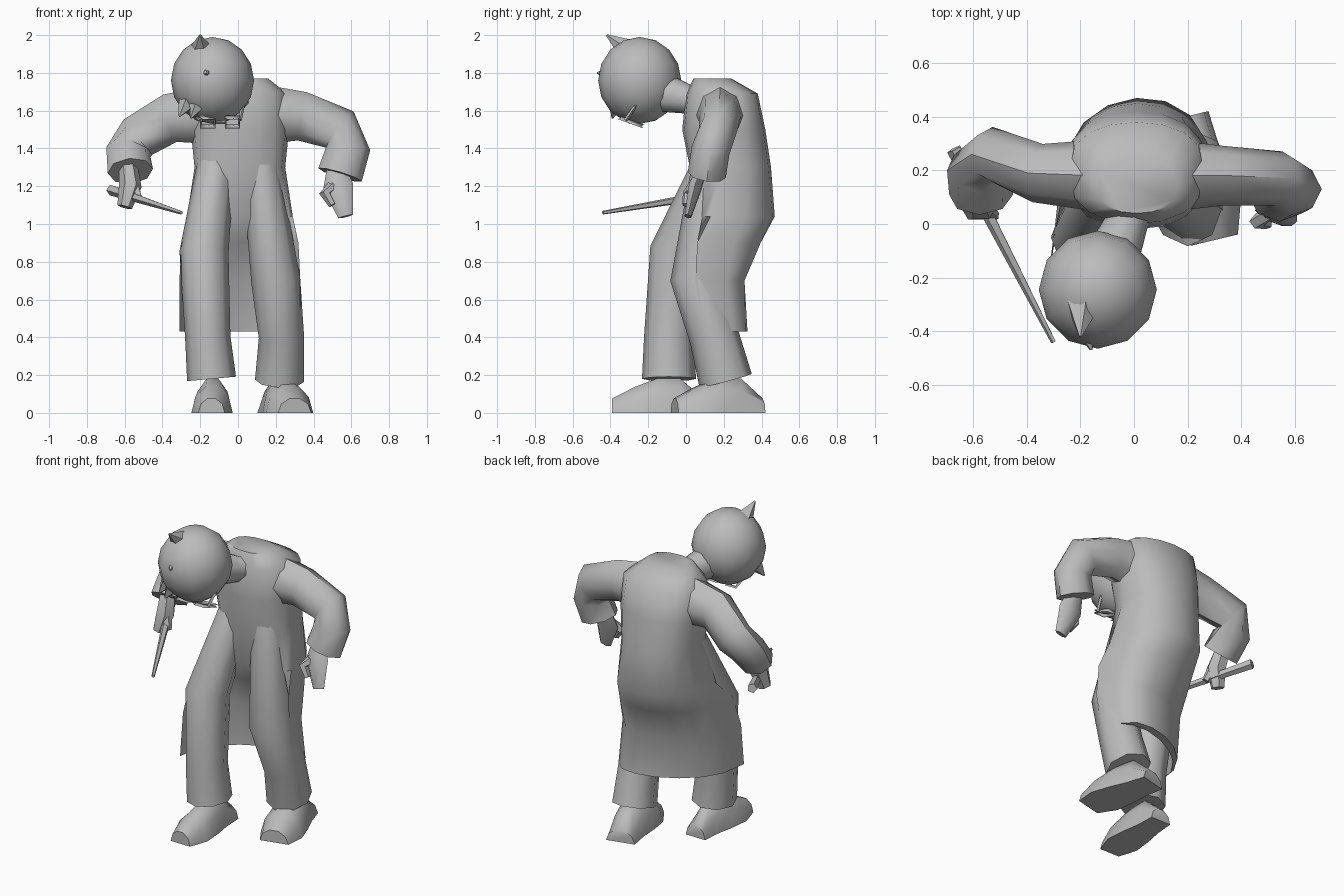
import bpy, bmesh
from math import sin, cos, pi, radians
from mathutils import Vector, Matrix

if "Cube" in bpy.data.objects:
    bpy.data.objects.remove(bpy.data.objects["Cube"], do_unlink=True)

shade = (0.5, 0.5, 0.5, 1)
grey = bpy.data.materials.new("plain grey")
grey.use_nodes = True
grey.diffuse_color = shade
grey.node_tree.nodes["Principled BSDF"].inputs["Base Color"].default_value = shade


def finish(name, bm, angle):
    """Turn a bmesh into a grey object, smooth except at sharp edges."""
    bmesh.ops.recalc_face_normals(bm, faces=bm.faces)
    mesh = bpy.data.meshes.new(name)
    bm.to_mesh(mesh)
    bm.free()
    mesh.materials.append(grey)
    part = bpy.data.objects.new(name, mesh)
    bpy.context.collection.objects.link(part)
    bpy.ops.object.select_all(action='DESELECT')
    part.select_set(True)
    bpy.context.view_layer.objects.active = part
    bpy.ops.object.shade_smooth_by_angle(angle=radians(angle))
    return part


def loft(name, rings, angle=50):
    """Skin a stack of equal-sized point rings and cap both ends."""
    bm = bmesh.new()
    rows = [[bm.verts.new(point) for point in ring] for ring in rings]
    count = len(rows[0])
    for low, high in zip(rows, rows[1:]):
        for i in range(count):
            j = (i + 1) % count
            bm.faces.new((low[i], low[j], high[j], high[i]))
    bm.faces.new(rows[0])
    bm.faces.new(rows[-1])
    finish(name, bm, angle)


def tube(name, path, radii, depth=1.0, sides=8):
    """Loft ellipses along a path; depth is the y radius relative to the other."""
    points = [Vector(point) for point in path]
    last = len(points) - 1
    rings = []
    for i, (point, radius) in enumerate(zip(points, radii)):
        along = (points[min(i + 1, last)] - points[max(i - 1, 0)]).normalized()
        across = Vector((0, 1, 0)).cross(along).normalized()
        outward = along.cross(across) * depth
        turns = [2 * pi * k / sides for k in range(sides)]
        rings.append([point + radius * (across * cos(turn) + outward * sin(turn))
                      for turn in turns])
    loft(name, rings)


# Long coat: a back arc joined to a front arc that is a chest above
# and folds inward behind the legs below
def coat_ring(height, width, left_seam, right_seam, back, front):
    def arc(bulge, steps):
        points = []
        for step in steps:
            turn = pi * step / 8
            seam = left_seam + (right_seam - left_seam) * (1 - cos(turn)) / 2
            swell = max(sin(turn), 0) ** 0.7
            points.append((0.01 + width * cos(turn), seam + bulge * swell, height))
        return points
    return arc(back, range(9)) + arc(front, range(7, 0, -1))


loft("coat", [
    coat_ring(height=0.43, width=0.32, left_seam=0.1, right_seam=-0.15, back=0.32, front=0.27),
    coat_ring(height=0.7, width=0.32, left_seam=0.05, right_seam=-0.12, back=0.33, front=0.26),
    coat_ring(height=0.9, width=0.31, left_seam=0.06, right_seam=-0.05, back=0.39, front=0.12),
    coat_ring(height=1.04, width=0.28, left_seam=0.13, right_seam=0.09, back=0.36, front=-0.08),
    coat_ring(height=1.3, width=0.24, left_seam=0.2, right_seam=0.2, back=0.25, front=-0.18),
    coat_ring(height=1.5, width=0.26, left_seam=0.2, right_seam=0.2, back=0.22, front=-0.22),
    coat_ring(height=1.69, width=0.25, left_seam=0.2, right_seam=0.2, back=0.18, front=-0.2),
    coat_ring(height=1.77, width=0.15, left_seam=0.14, right_seam=0.14, back=0.1, front=-0.1),
], angle=60)

# Trouser legs, the right one stepping forward
leg_radii = [0.1, 0.13, 0.12, 0.13]
tube("right_leg", [(-0.12, 0.14, 1.3), (-0.18, -0.05, 0.85),
                   (-0.16, -0.09, 0.4), (-0.14, -0.09, 0.18)], leg_radii, depth=1.1)
tube("left_leg", [(0.12, 0.14, 1.3), (0.2, 0.06, 0.7),
                  (0.23, 0.15, 0.4), (0.22, 0.21, 0.17)], leg_radii, depth=1.1)


# Shoes: domed sections running from heel to toe over a flat sole
def shoe(name, heel, toe, girth):
    heel, toe = Vector(heel), Vector(toe)
    up = Vector((0, 0, 1))
    side = (toe - heel).cross(up).normalized()
    rings = []
    for step in range(5):
        t = step / 4
        width = girth + 0.04 * sin(pi * t * t)
        height = 0.08 + 0.12 * sin(pi * t ** 0.7)
        turns = [pi * k / 5 for k in range(6)]
        rings.append([heel.lerp(toe, t) + side * width * cos(turn) + up * height * sin(turn)
                      for turn in turns])
    loft(name, rings)


shoe("right_shoe", heel=(-0.13, 0.09, 0), toe=(-0.14, -0.39, 0), girth=0.07)
shoe("left_shoe", heel=(0.19, 0.4, 0), toe=(0.3, -0.06, 0), girth=0.09)

# Bent sleeves: shoulder, upper arm, elbow, forearm, cuff
sleeve_radii = [0.16, 0.13, 0.12, 0.12, 0.12]
tube("left_sleeve", [(0.12, 0.18, 1.58), (0.34, 0.18, 1.57), (0.54, 0.17, 1.5),
                     (0.58, 0.13, 1.39), (0.54, 0.11, 1.26)], sleeve_radii, depth=0.85)
tube("right_sleeve", [(-0.12, 0.18, 1.58), (-0.36, 0.19, 1.56), (-0.53, 0.26, 1.46),
                      (-0.58, 0.2, 1.38), (-0.57, 0.11, 1.28)], sleeve_radii, depth=0.85)

# Hands and thumbs
tube("left_hand", [(0.52, 0.09, 1.3), (0.53, 0.05, 1.2), (0.57, 0.01, 1.04)],
     [0.05, 0.08, 0.04], depth=0.5, sides=6)
tube("left_thumb", [(0.5, 0.04, 1.2), (0.46, 0.01, 1.16), (0.5, 0, 1.1)],
     [0.03, 0.03, 0.02], sides=5)
tube("right_hand", [(-0.58, 0.11, 1.3), (-0.57, 0.07, 1.2), (-0.6, 0.05, 1.09)],
     [0.05, 0.06, 0.04], sides=6)
tube("right_thumb", [(-0.55, 0.06, 1.2), (-0.52, 0.03, 1.12)], [0.03, 0.02], sides=5)

# Tapered stick in the right hand
tube("stick", [(-0.67, 0.28, 1.18), (-0.3, -0.44, 1.06)], [0.03, 0.01], sides=5)

# Neck and bowed head
tube("neck", [(0.02, 0.14, 1.67), (-0.02, 0.02, 1.66), (-0.09, -0.14, 1.7)],
     [0.1, 0.08, 0.11])
bm = bmesh.new()
bmesh.ops.create_uvsphere(
    bm, u_segments=12, v_segments=8, radius=1,
    matrix=Matrix.Translation((-0.135, -0.245, 1.76)) @ Matrix.Diagonal((0.22, 0.22, 0.23, 1)))
finish("head", bm, 60)

# Pointed locks of hair
for name, root, tip, thickness in [
    ("crown_tuft", (-0.19, -0.28, 1.9), (-0.2, -0.42, 2), 0.08),
    ("brow_tuft", (-0.17, -0.42, 1.8), (-0.16, -0.47, 1.8), 0.03),
    ("right_fringe", (-0.27, -0.33, 1.64), (-0.31, -0.36, 1.57), 0.05),
    ("middle_fringe", (-0.22, -0.37, 1.62), (-0.25, -0.39, 1.56), 0.04),
]:
    tube(name, [root, tip], [thickness, 0.005], sides=5)

# Glasses: wire rims, a bridge and side arms
for name, x in [("right_rim", -0.16), ("left_rim", -0.03)]:
    bm = bmesh.new()
    tilt = Matrix.Translation((x, -0.29, 1.54)) @ Matrix.Rotation(radians(-20), 4, 'X')
    bmesh.ops.create_grid(bm, x_segments=1, y_segments=1, size=1,
                          matrix=tilt @ Matrix.Diagonal((0.04, 0.07, 1, 1)))
    rim = finish(name, bm, 30)
    rim.modifiers.new("wire", 'WIREFRAME').thickness = 0.02
for name, start, end in [
    ("bridge", (-0.12, -0.3, 1.54), (-0.07, -0.3, 1.54)),
    ("right_temple", (-0.2, -0.32, 1.55), (-0.29, -0.25, 1.65)),
    ("left_temple", (0.01, -0.32, 1.55), (0.03, -0.25, 1.65)),
]:
    tube(name, [start, end], [0.01, 0.01], sides=4)
